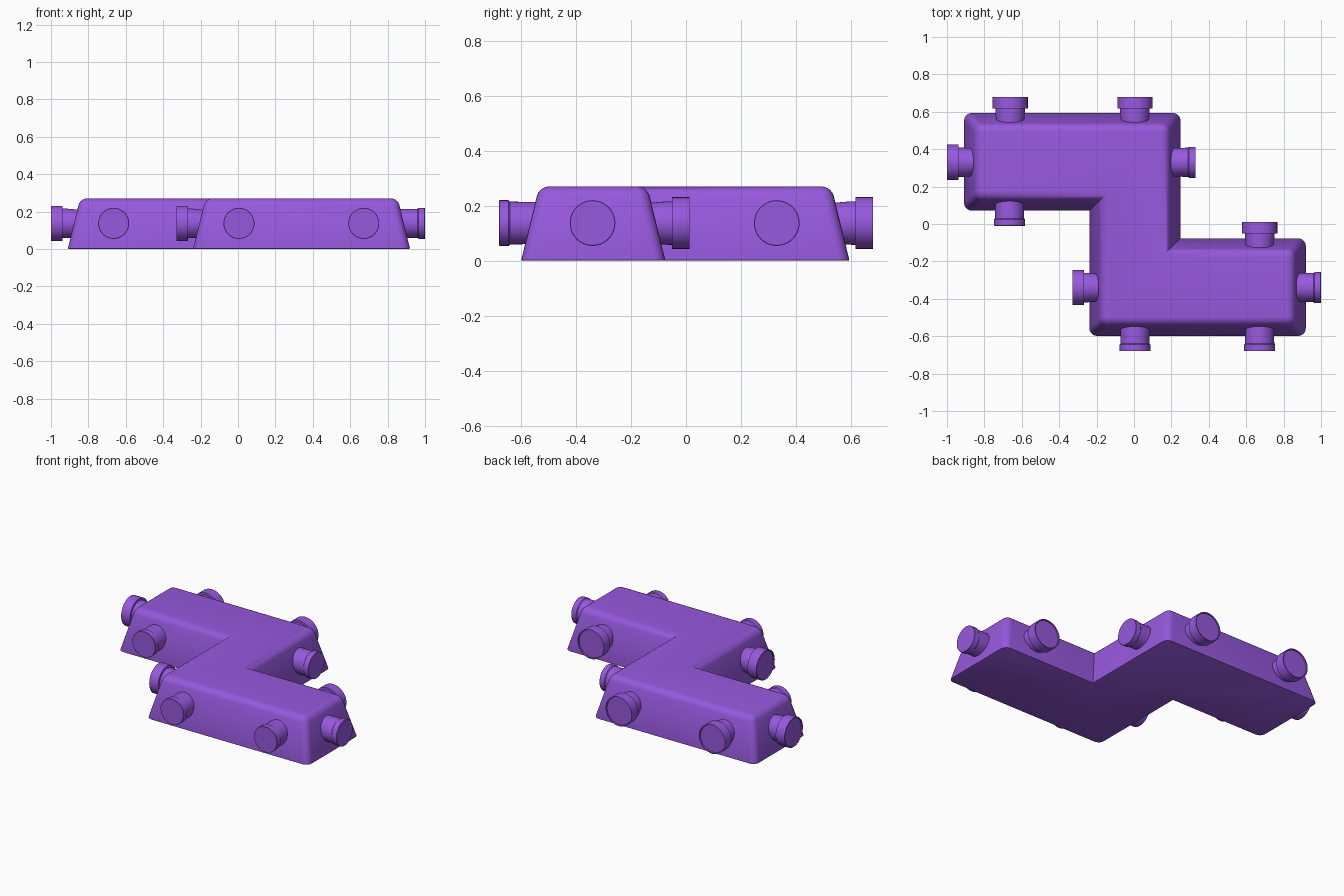
import bpy, bmesh, math
from mathutils import Vector, Matrix

cube = bpy.data.objects.get("Cube")
if cube:
    bpy.data.objects.remove(cube)

purple = bpy.data.materials.new("purple plastic")
purple.use_nodes = True
colour = (0.31, 0.10, 0.73, 1)
purple.diffuse_color = colour
purple.node_tree.nodes["Principled BSDF"].inputs["Base Color"].default_value = colour

HEIGHT, TAPER, AXIS_Z = 0.27, 0.066, 0.137


def finish(name, bm):
    bmesh.ops.recalc_face_normals(bm, faces=bm.faces)
    mesh = bpy.data.meshes.new(name)
    bm.to_mesh(mesh)
    bm.free()
    mesh.materials.append(purple)
    obj = bpy.data.objects.new(name, mesh)
    bpy.context.collection.objects.link(obj)
    bpy.ops.object.select_all(action='DESELECT')
    bpy.context.view_layer.objects.active = obj
    obj.select_set(True)
    bpy.ops.object.shade_smooth_by_angle(angle=math.radians(35))
    return obj


def inset(points, d):
    # Offset a counter-clockwise right-angled outline inward
    result = []
    for i, p in enumerate(points):
        a = (p - points[i - 1]).normalized()
        b = (points[(i + 1) % len(points)] - p).normalized()
        result.append(p + d * (Vector((-a.y, a.x)) + Vector((-b.y, b.x))))
    return result


def bevel(bm, edges, width, segments):
    bmesh.ops.bevel(bm, geom=edges, offset=width, offset_type='OFFSET',
                    segments=segments, profile=0.5, affect='EDGES', clamp_overlap=True)


# Zigzag body with sloping walls and rounded corners
outline = [Vector(p) for p in (
    (-0.24, -0.60), (0.92, -0.60), (0.92, -0.075), (0.25, -0.075),
    (0.25, 0.595), (-0.91, 0.595), (-0.91, 0.07), (-0.24, 0.07))]
bm = bmesh.new()
low = [bm.verts.new((p.x, p.y, 0)) for p in outline]
high = [bm.verts.new((p.x, p.y, HEIGHT)) for p in inset(outline, TAPER)]
bm.faces.new(low[::-1])
bm.faces.new(high)
for i in range(len(low)):
    j = (i + 1) % len(low)
    bm.faces.new((low[i], low[j], high[j], high[i]))
bmesh.ops.recalc_face_normals(bm, faces=bm.faces)
corners = [bm.edges.get((low[i], high[i])) for i in range(len(low)) if i not in (3, 7)]
bevel(bm, corners, 0.04, 5)
bevel(bm, [e for e in bm.edges if all(v.co.z > HEIGHT - 0.001 for v in e.verts)], 0.035, 5)
bevel(bm, [e for e in bm.edges if all(v.co.z < 0.001 for v in e.verts)], 0.006, 2)
finish("body", bm)


def connector(name, x, y, angle, profile):
    # Spin a (distance inward from tip, radius) profile; the tip sits at x, y
    bm = bmesh.new()
    verts = [bm.verts.new((-d, 0, r)) for d, r in profile]
    edges = [bm.edges.new(pair) for pair in zip(verts, verts[1:])]
    bmesh.ops.spin(bm, geom=verts + edges, cent=(0, 0, 0), axis=(1, 0, 0),
                   angle=math.tau, steps=40)
    bmesh.ops.remove_doubles(bm, verts=bm.verts, dist=0.0001)
    obj = finish(name, bm)
    obj.matrix_world = Matrix.Translation((x, y, AXIS_Z)) @ Matrix.Rotation(angle, 4, 'Z')


PLUG = [(0, 0), (0, 0.081), (0.002, 0.083), (0.035, 0.083), (0.04, 0.078),
        (0.15, 0.076), (0.15, 0)]
SOCKET = [(0.006, 0), (0.006, 0.086), (0, 0.088), (0, 0.094), (0.063, 0.094),
          (0.063, 0.079), (0.08, 0.079), (0.15, 0.073), (0.15, 0)]

# Plugs point forward and left, sockets point back and right
for x, y in ((-0.665, -0.01), (0.005, -0.68), (0.672, -0.68)):
    connector("front_plug", x, y, -math.pi / 2, PLUG)
for x, y in ((0.33, 0.33), (1.0, -0.34)):
    connector("side_plug", x, y, 0, PLUG)
for x, y in ((-0.662, 0.68), (0.005, 0.68), (0.672, 0.012)):
    connector("back_socket", x, y, math.pi / 2, SOCKET)
for x, y in ((-1.0, 0.33), (-0.33, -0.34)):
    connector("side_socket", x, y, math.pi, SOCKET)
